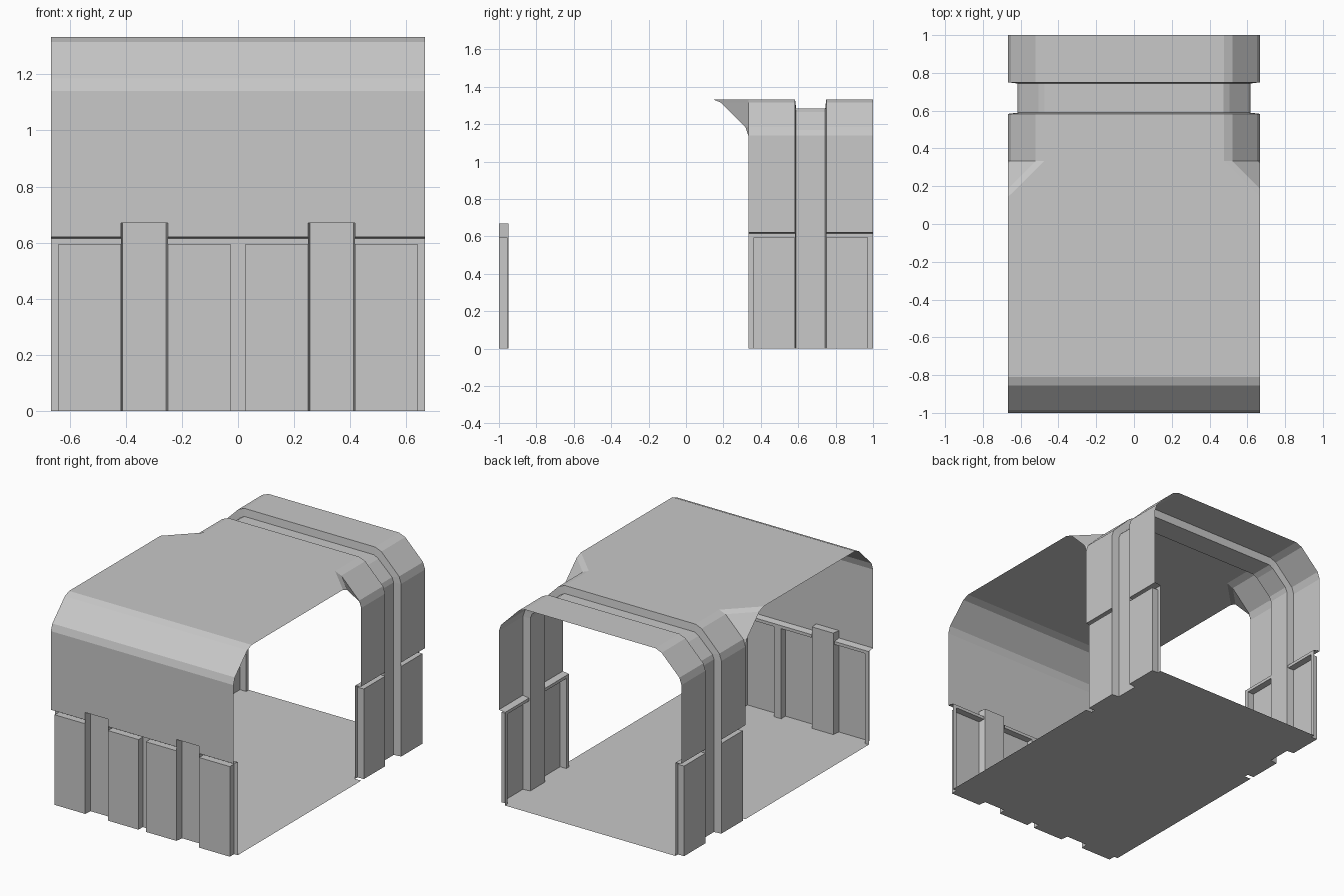
import bpy, bmesh

cube = bpy.data.objects.get("Cube")
if cube:
    bpy.data.objects.remove(cube, do_unlink=True)

grey = bpy.data.materials.new("plain_grey")
grey.use_nodes = True
grey.diffuse_color = (0.58, 0.58, 0.58, 1)
grey.node_tree.nodes["Principled BSDF"].inputs["Base Color"].default_value = grey.diffuse_color

W, FRONT, BACK, JAMB = 0.667, -1.0, 1.0, 0.333   # half width, ends, start of side walls
RIB, LEDGE, POST, SLANT = 0.05, 0.045, 0.027, 0.006
PANEL_TOP, LEDGE_TOP, WALL_LOW = 0.595, 0.615, 0.621
SPRING, PILLAR_TOP = 1.14, 0.67
# Cove: distance from the wall, height
COVE = [(0, SPRING), (0.015, 1.185), (0.145, 1.315), (0.19, 1.333)]
RIB_COVE = [(0.05, SPRING), (0.062, 1.17), (0.162, 1.265), (0.192, 1.283)]


def build(name, faces):
    """Make one object from a list of polygons."""
    bm = bmesh.new()
    for f in faces:
        bm.faces.new([bm.verts.new(p) for p in f])
    bmesh.ops.remove_doubles(bm, verts=bm.verts, dist=0.0005)
    bmesh.ops.recalc_face_normals(bm, faces=bm.faces)
    mesh = bpy.data.meshes.new(name)
    bm.to_mesh(mesh)
    bm.free()
    mesh.materials.append(grey)
    bpy.context.collection.objects.link(bpy.data.objects.new(name, mesh))


def loft(*sections):
    """Quads between successive matching point rows."""
    return [(a[i], a[i + 1], b[i + 1], b[i])
            for a, b in zip(sections, sections[1:]) for i in range(len(a) - 1)]


def bay(u0, u1, post0, post1, low=WALL_LOW):
    """Panelled bay in wall space: along, inward depth, height."""
    a, b = u0 + post0, u1 - post1

    def column(u, *dz):
        return [(u, d, z) for d, z in dz]
    panel = [(0, 0), (0, PANEL_TOP), (LEDGE, PANEL_TOP)]
    faces = loft(column(a, *panel), column(b, *panel))
    trim = [(LEDGE, PANEL_TOP), (LEDGE, LEDGE_TOP), (0, low), (0, SPRING)]
    faces += loft(column(u0, *trim), column(u1, *trim))
    for edge, inner, width in ((u0, a, post0), (u1, b, post1)):
        if width:
            post = [(LEDGE, 0), (LEDGE, PANEL_TOP)]
            faces += loft(column(edge, *post), column(inner, *post),
                          column(inner, (0, 0), (0, PANEL_TOP)))
    return faces


def pillar(u0, u1):
    """Half height pillar pressed inward, with plain wall above."""
    outline = [(u0, 0), (u0 + SLANT, RIB), (u1 - SLANT, RIB), (u1, 0)]
    rows = [[(u, d, z) for u, d in outline] for z in (0, PILLAR_TOP)]
    wall = [(u0, 0, PILLAR_TOP), (u1, 0, PILLAR_TOP), (u1, 0, SPRING), (u0, 0, SPRING)]
    return loft(*rows) + [tuple(rows[1]), tuple(wall)]


def place(faces, where):
    return [[where(*p) for p in f] for f in faces]


def front(u, d, z):
    return (u, FRONT + d, z)


def side(sign):
    return lambda u, d, z: (sign * (W - d), u, z)


# Front wall with four panels, two pillars and a cove
P0, P1 = 0.25, 0.417
half = bay(0, P0, POST, 0) + pillar(P0, P1) + bay(P1, W, 0, POST)
mirrored = [[(-u, d, z) for u, d, z in f] for f in half]
cove = loft([(-W, d, z) for d, z in COVE], [(W, d, z) for d, z in COVE])
build("front_wall", place(half + mirrored + cove, front))

# Side wall pieces either side of the rib
R0, R1 = 0.583, 0.75
bays = bay(JAMB, R0, POST, 0) + bay(R1, BACK, 0, POST)
build("left_wall", place(bays, side(1)))
build("right_wall", place(bays, side(-1)))


# Arched ceiling and the rib pressed into it
def arch(y, rows):
    right = [(-W + d, y, z) for d, z in rows]
    return right + [(-x, y, z) for x, y, z in reversed(right)]


build("rear_ceiling", loft(arch(JAMB, COVE), arch(R0, COVE)) + loft(arch(R1, COVE), arch(BACK, COVE)))
outer, inner = [(0, 0)] + COVE, [(RIB, 0)] + RIB_COVE
rib = loft(arch(R0, outer), arch(R0 + SLANT, inner), arch(R1 - SLANT, inner), arch(R1, outer))
# The floor closes the foot of the rib, so skip the span across it
build("arch_rib", rib)

# Flat roof over the junction, with corner webs
top, tip = COVE[-1][1], COVE[-1][0]
edge = [(W, FRONT + tip, top), (W, JAMB - tip, top), (W - tip, JAMB, top)]
build("junction_roof", [edge + [(-x, y, z) for x, y, z in reversed(edge)]])
for name, s in (("left_corner_web", 1), ("right_corner_web", -1)):
    build(name, loft([(s * (W - d), JAMB, z) for d, z in COVE],
                     [(s * W, JAMB - d, z) for d, z in COVE][:]))

# Floor following the foot of every wall
front_plan = [(0, LEDGE), (POST, LEDGE), (POST, 0), (P0, 0), (P0 + SLANT, RIB),
              (P1 - SLANT, RIB), (P1, 0), (W - POST, 0), (W - POST, LEDGE), (W, LEDGE)]
side_plan = [(JAMB, 0), (JAMB, LEDGE), (JAMB + POST, LEDGE), (JAMB + POST, 0), (R0, 0),
             (R0 + SLANT, RIB), (R1 - SLANT, RIB), (R1, 0), (BACK - POST, 0),
             (BACK - POST, LEDGE), (BACK, LEDGE)]
outline = [front(u, d, 0) for u, d in front_plan] + [side(1)(u, d, 0) for u, d in side_plan]
build("floor", [outline + [(-x, y, z) for x, y, z in reversed(outline[1:])]])
